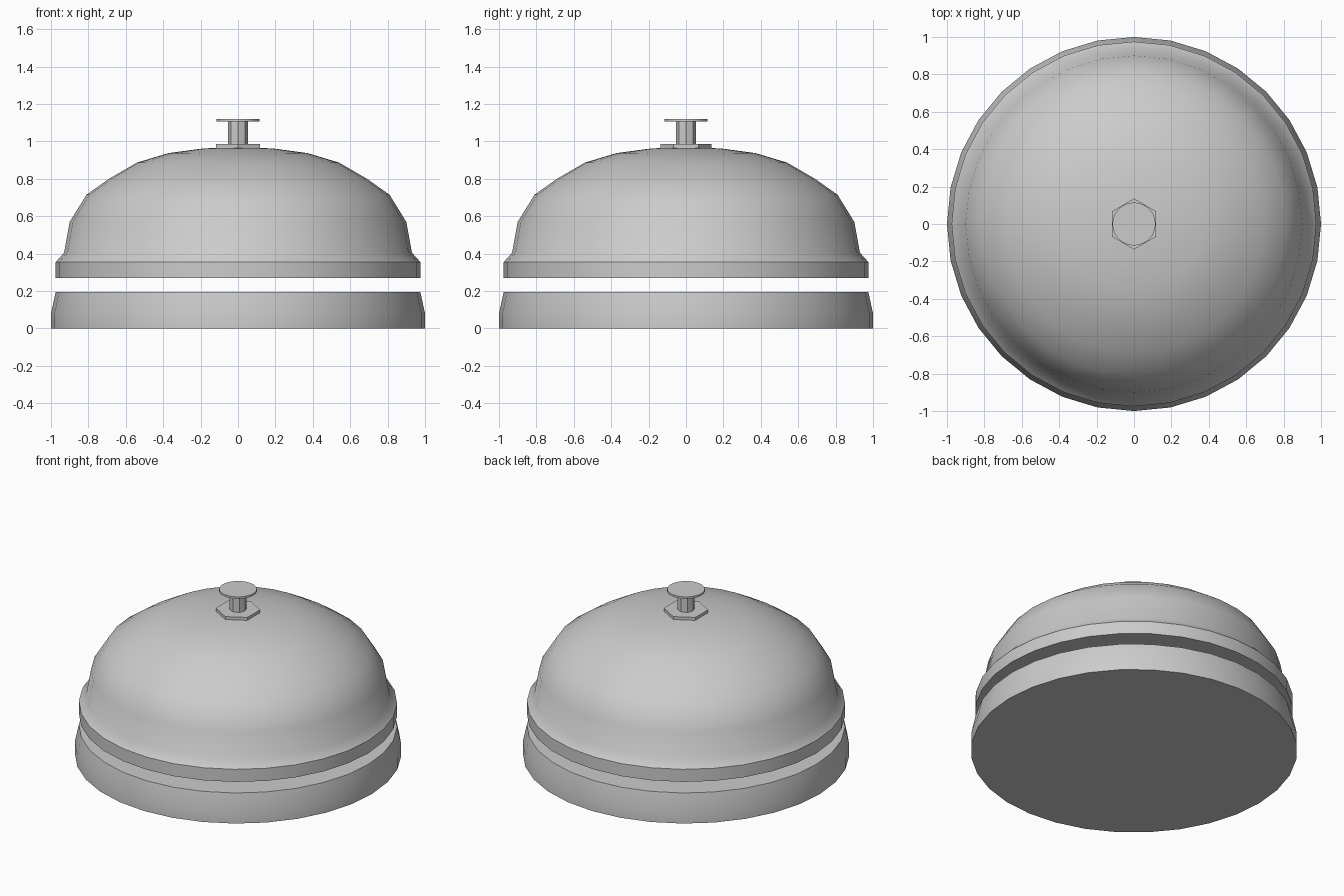
import bpy, bmesh, math

if "Cube" in bpy.data.objects:
    bpy.data.objects.remove(bpy.data.objects["Cube"])


def turned(name, profile, sides, angle=30):
    """Closed solid of revolution from (radius, z) pairs, first vertex on +y."""
    bm = bmesh.new()
    rings = []
    for r, z in profile:
        ring = []
        for i in range(sides):
            a = math.pi / 2 + 2 * math.pi * i / sides
            ring.append(bm.verts.new((r * math.cos(a), r * math.sin(a), z)))
        rings.append(ring)
    for low, high in zip(rings, rings[1:]):
        for i in range(sides):
            j = (i + 1) % sides
            bm.faces.new((low[i], low[j], high[j], high[i]))
    bm.faces.new(rings[0][::-1])
    bm.faces.new(rings[-1])
    mesh = bpy.data.meshes.new(name)
    bm.to_mesh(mesh)
    bm.free()
    obj = bpy.data.objects.new(name, mesh)
    bpy.context.collection.objects.link(obj)
    bpy.ops.object.select_all(action='DESELECT')
    obj.select_set(True)
    bpy.context.view_layer.objects.active = obj
    bpy.ops.object.shade_smooth_by_angle(angle=math.radians(angle))
    return obj


# Base plate with slightly tapered wall
turned("base", [(1.0, 0), (1.0, 0.08), (0.975, 0.195)], 32)

# Bell dome with flared rim, floating just above the base
turned("bell_dome", [(0.975, 0.27), (0.975, 0.355), (0.93, 0.405),
                     (0.90, 0.57), (0.81, 0.715), (0.69, 0.80),
                     (0.54, 0.887), (0.37, 0.938), (0.19, 0.962),
                     (0.02, 0.97)], 32, 35)

# Hexagonal nut, push rod and button on top
turned("nut", [(0.136, 0.963), (0.136, 0.985)], 6)
turned("push_rod", [(0.053, 0.975), (0.053, 1.11)], 8)
turned("button", [(0.115, 1.107), (0.115, 1.12)], 32)
